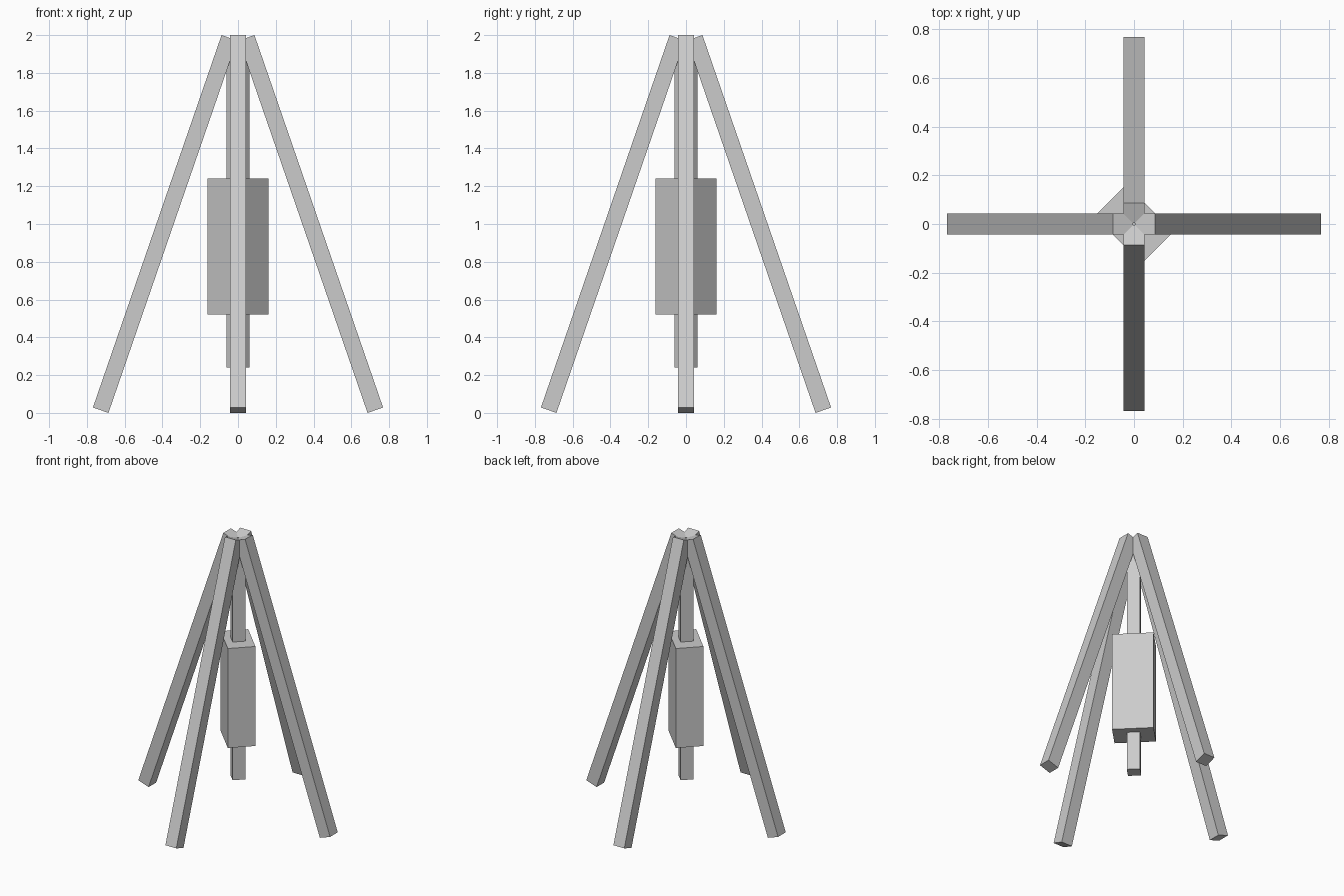
import bpy
import math
from mathutils import Matrix, Vector

if "Cube" in bpy.data.objects:
    bpy.data.objects.remove(bpy.data.objects["Cube"])

grey = bpy.data.materials.new("plain grey")
grey.diffuse_color = (0.6, 0.6, 0.6, 1.0)
grey.use_nodes = True
grey.node_tree.nodes["Principled BSDF"].inputs["Base Color"].default_value = grey.diffuse_color


def box(name, size, matrix):
    """Box of the given size, placed by a matrix."""
    bpy.ops.mesh.primitive_cube_add(size=1)
    ob = bpy.context.object
    ob.name = name
    ob.data.transform(matrix @ Matrix.Diagonal((*size, 1.0)))
    ob.data.materials.append(grey)
    return ob


BEAM = 0.087                      # square section of legs and rod
FOOT = Vector((0.727, 0, 0.0142))  # centre of a leg's lower end
HEAD = Vector((0.046, 0, 1.9858))  # centre of a leg's upper end

# Four leaning legs, a quarter turn apart
axis = HEAD - FOOT
lean = Matrix.Rotation(math.atan2(axis.x, axis.z), 4, 'Y')
place = Matrix.Translation((FOOT + HEAD) / 2) @ lean
for i, side in enumerate(("right", "back", "left", "front")):
    turn = Matrix.Rotation(i * math.pi / 2, 4, 'Z')
    box(f"{side}_leg", (BEAM, BEAM, axis.length), turn @ place)


def hanging(name, width, depth, z0, z1):
    """Upright box on the centre line, turned to face between the legs."""
    m = Matrix.Translation((0, 0, (z0 + z1) / 2)) @ Matrix.Rotation(math.pi / 4, 4, 'Z')
    return box(name, (width, depth, z1 - z0), m)


# Central rod and the heavy block around it
hanging("central_rod", BEAM, BEAM, 0.24, 1.94)
hanging("hanging_block", 0.184, 0.273, 0.52, 1.24)
